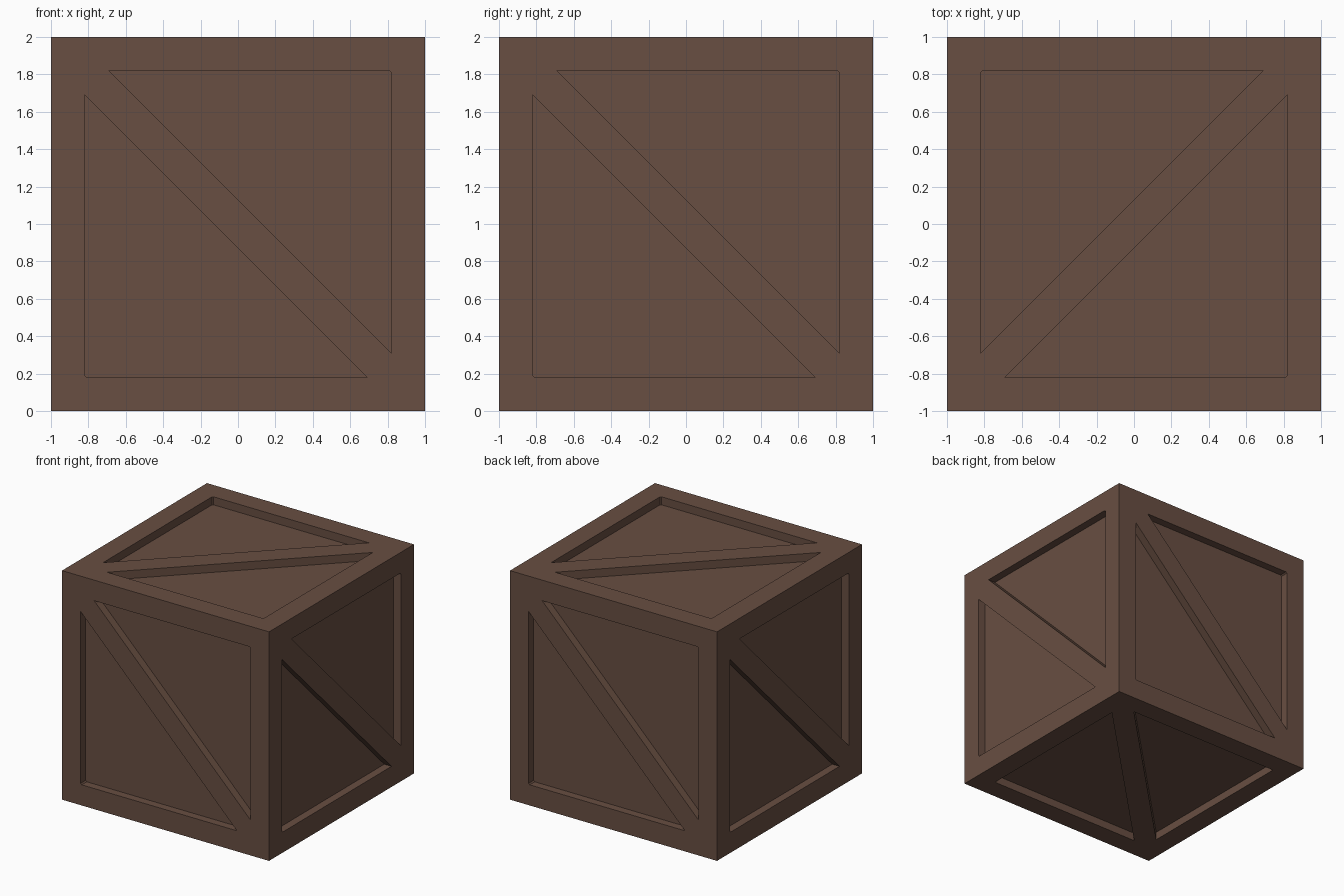
import bpy, bmesh
from mathutils import Vector

if "Cube" in bpy.data.objects:
    bpy.data.objects.remove(bpy.data.objects["Cube"])

DEPTH = 0.07   # panel recess
C = 0.01       # tiny clipped corner of each panel

# Triangular panel outline in face coordinates; the other panel is its point reflection
PANEL = [(-.82, .69), (-.82, -.82 + C), (-.82 + C, -.82), (.69, -.82)]

X, Y, Z = Vector((1, 0, 0)), Vector((0, 1, 0)), Vector((0, 0, 1))
# (right, up) directions of the six faces seen from outside
SIDES = [(X, Z), (Y, Z), (-X, Z), (-Y, Z), (Y, -X), (X, -Y)]

bm = bmesh.new()


def poly(points):
    bm.faces.new([bm.verts.new(p) for p in points])


def half_side(u, v):
    """Frame, walls and floor around one triangular panel."""
    n = u.cross(v)

    def at(p, d=0.0):
        return u * p[0] + v * p[1] + n * (1 - d) + Z

    tl, bl, br = at((-1, 1)), at((-1, -1)), at((1, -1))
    a, b, c, d = [at(p) for p in PANEL]
    # frame boards and half of the diagonal brace
    poly([tl, bl, b, a])
    poly([bl, c, b])
    poly([bl, br, d, c])
    poly([br, tl, a, d])
    # recess walls
    for i in range(4):
        p, q = PANEL[i], PANEL[(i + 1) % 4]
        poly([at(p), at(q), at(q, DEPTH), at(p, DEPTH)])
    # sunken panel
    poly([at(p, DEPTH) for p in PANEL])


for u, v in SIDES:
    half_side(u, v)
    half_side(-u, -v)

bmesh.ops.remove_doubles(bm, verts=bm.verts, dist=1e-4)
bmesh.ops.recalc_face_normals(bm, faces=bm.faces)

mesh = bpy.data.meshes.new("crate")
bm.to_mesh(mesh)
bm.free()

# brown wood
mat = bpy.data.materials.new("brown wood")
mat.diffuse_color = (0.138, 0.077, 0.054, 1)
mat.use_nodes = True
mat.node_tree.nodes["Principled BSDF"].inputs["Base Color"].default_value = mat.diffuse_color
mesh.materials.append(mat)

crate = bpy.data.objects.new("crate", mesh)
bpy.context.collection.objects.link(crate)
